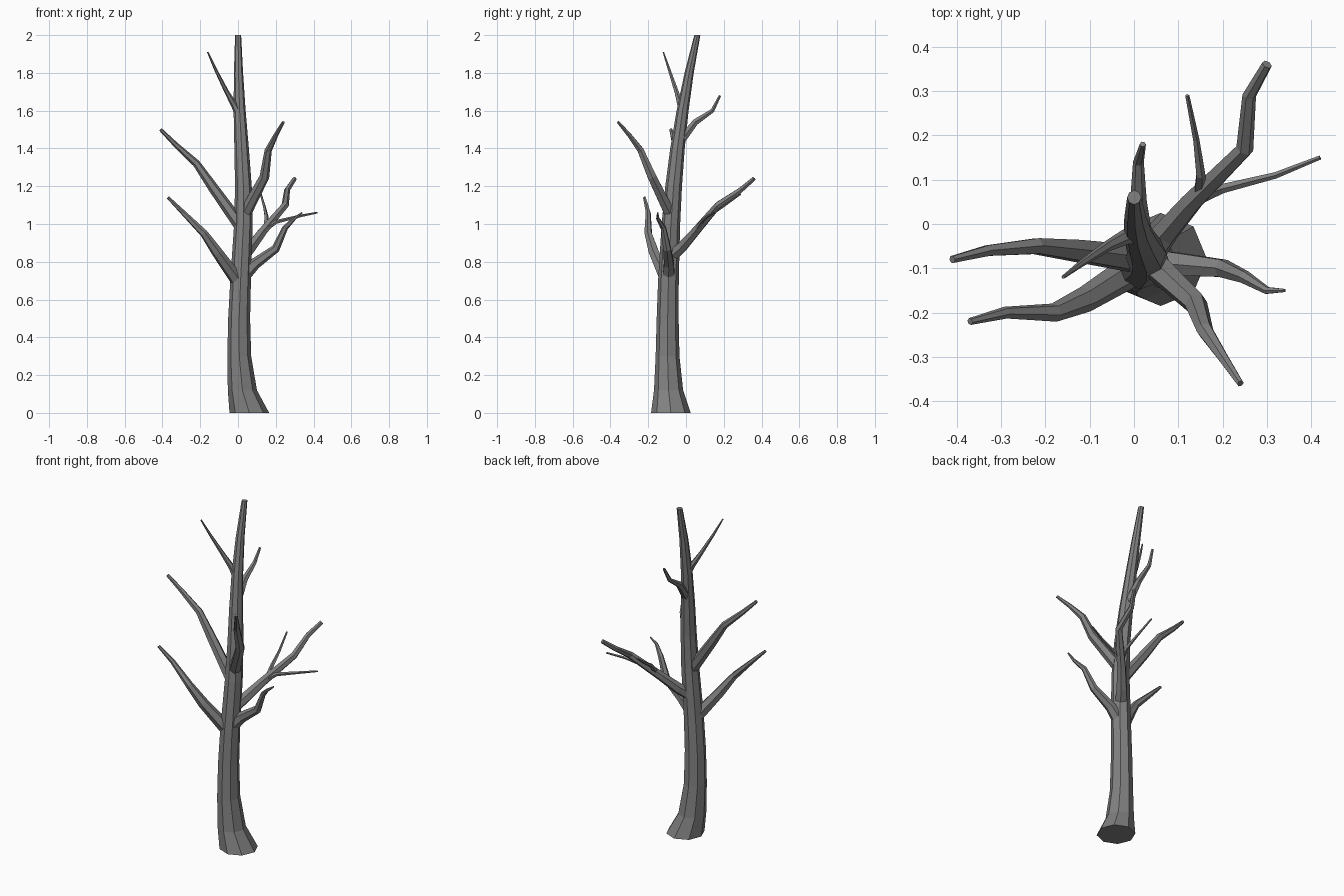
import bpy, bmesh, math
from mathutils import Vector

if "Cube" in bpy.data.objects:
    bpy.data.objects.remove(bpy.data.objects["Cube"])

# Single bark colour
bark = bpy.data.materials.new("grey bark")
bark.use_nodes = True
bark.diffuse_color = (0.22, 0.22, 0.22, 1)
bark.node_tree.nodes["Principled BSDF"].inputs["Base Color"].default_value = bark.diffuse_color


def flare(height):
    """Strength of the widening at the foot, fading quickly with height."""
    return math.exp(-8 * height)


def trunk_centre(height):
    """Trunk axis: the foot leans left, the middle bulges, the top bends back."""
    bulge = math.exp(-5 * (height - 1.1) ** 2)
    return Vector((0.06 * flare(height) + 0.03 * bulge,
                   0.02 * (height ** 3 + flare(height)) - 0.1,
                   height))


def trunk_radius(height):
    return 0.06 - 0.011 * height ** 2 + 0.045 * flare(height)


def tube(name, points, radii, sides, level=False):
    """Tapered faceted tube through the points; level keeps rings horizontal."""
    bm = bmesh.new()
    rings = []
    last = len(points) - 1
    across = Vector((1, 0, 0))
    for index, (point, radius) in enumerate(zip(points, radii)):
        along = points[min(index + 1, last)] - points[max(index - 1, 0)]
        along = Vector((0, 0, 1)) if level else along.normalized()
        across = (across - along * across.dot(along)).normalized()
        other = along.cross(across)
        ring = []
        for step in range(sides):
            angle = math.tau * step / sides
            offset = across * math.cos(angle) + other * math.sin(angle)
            ring.append(bm.verts.new(point + radius * offset))
        rings.append(ring)
    for lower, upper in zip(rings, rings[1:]):
        for step in range(sides):
            following = (step + 1) % sides
            bm.faces.new((lower[step], lower[following], upper[following], upper[step]))
    bm.faces.new(reversed(rings[0]))
    bm.faces.new(rings[-1])
    mesh = bpy.data.meshes.new(name)
    bm.to_mesh(mesh)
    bm.free()
    mesh.materials.append(bark)
    bpy.context.collection.objects.link(bpy.data.objects.new(name, mesh))


def limb(name, root, base, tip, path, sides=6):
    """Limb that tapers from its root along a bent path; returns its points."""
    points = [root] + [Vector(point) for point in path]
    last = len(points) - 1
    radii = [tip + (base - tip) * (1 - index / last) ** 1.2 for index in range(last + 1)]
    tube(name, points, radii, sides)
    return points


def branch(name, height, tip, *path):
    """Limb rooted on the trunk axis, sized from the trunk at that height."""
    return limb(name, trunk_centre(height), 0.7 * trunk_radius(height), tip, path)


def twig(name, root, *path):
    """Thin limb growing from a point on a branch."""
    limb(name, root, 0.015, 0.005, path, sides=5)


# Trunk with a flared, leaning foot
heights = [0, 0.12, 0.3, 0.5, 0.7, 1, 1.2, 1.4, 1.6, 1.8, 2]
tube("trunk", [trunk_centre(height) for height in heights],
     [trunk_radius(height) for height in heights], 8, level=True)

# Main branches
branch("right_lower_branch", 0.68, 0.008,
       (-0.11, -0.17, 0.85), (-0.18, -0.2, 0.95), (-0.29, -0.2, 1.06), (-0.37, -0.22, 1.14))
branch("right_upper_branch", 0.97, 0.009,
       (-0.13, -0.06, 1.19), (-0.22, -0.05, 1.32), (-0.33, -0.06, 1.42), (-0.41, -0.08, 1.5))
branch("front_branch", 1.04, 0.008,
       (0.14, -0.18, 1.25), (0.16, -0.24, 1.39), (0.2, -0.3, 1.47), (0.24, -0.36, 1.54))
branch("left_lower_branch", 0.71, 0.004,
       (0.09, -0.09, 0.79), (0.2, -0.1, 0.87), (0.25, -0.12, 0.98),
       (0.3, -0.15, 1.03), (0.34, -0.15, 1.06))
back = branch("back_branch", 0.82, 0.012,
              (0.07, -0.02, 0.88), (0.13, 0.05, 0.96), (0.25, 0.17, 1.1),
              (0.26, 0.29, 1.18), (0.3, 0.36, 1.24))

# Twigs on the back branch
twig("side_twig", back[2], (0.2, 0.08, 1.01), (0.32, 0.11, 1.04), (0.42, 0.15, 1.06))
twig("rising_twig", back[2].lerp(back[3], 0.15),
     (0.15, 0.11, 1.04), (0.14, 0.19, 1.09), (0.12, 0.29, 1.16))

# Upper branches
branch("upper_back_branch", 1.42, 0.007,
       (0.01, 0.05, 1.54), (0.01, 0.14, 1.6), (0.02, 0.18, 1.68))
branch("upper_front_branch", 1.57, 0.004,
       (-0.02, -0.03, 1.63), (-0.06, -0.05, 1.7), (-0.12, -0.09, 1.82), (-0.16, -0.12, 1.91))
